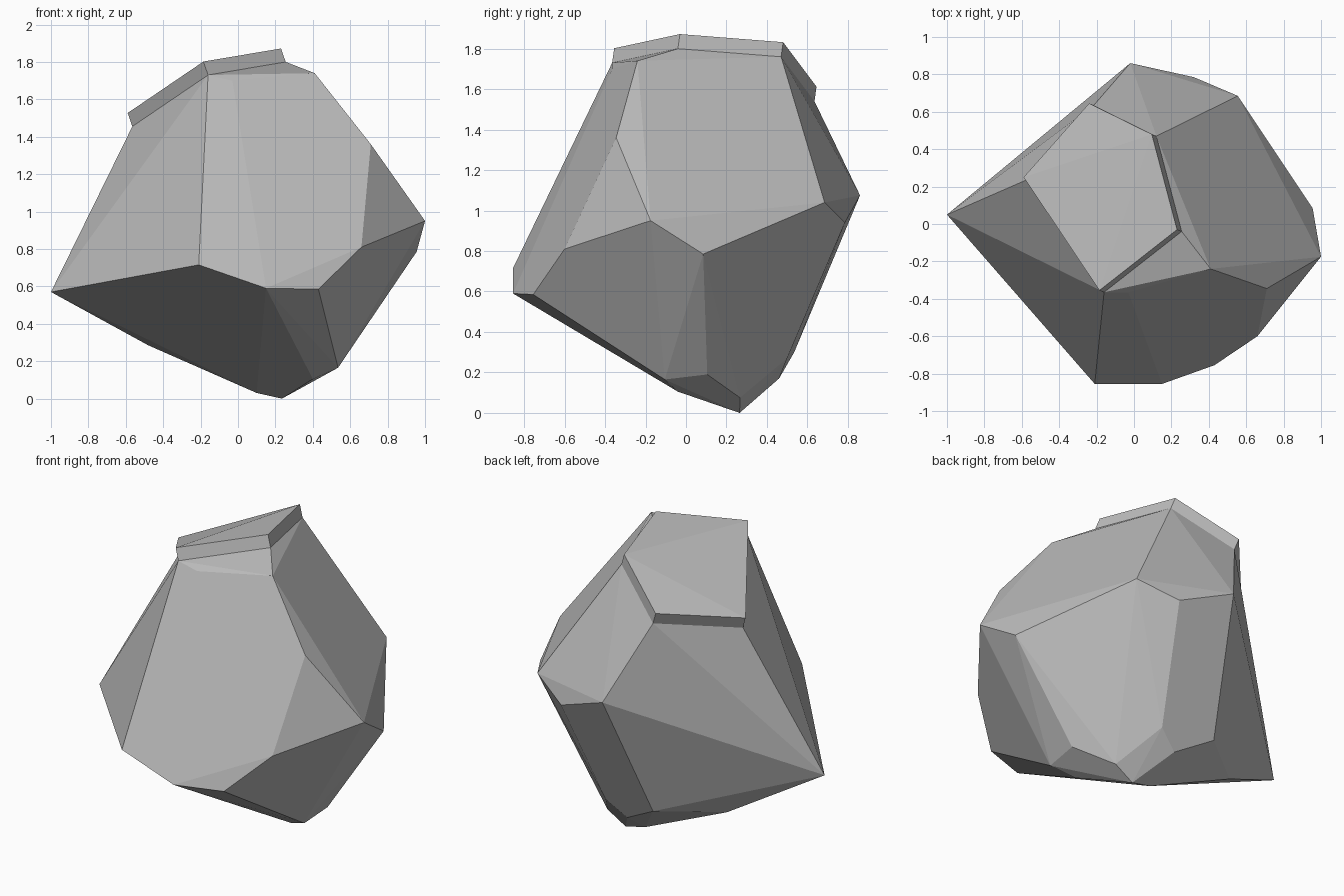
import bpy
import bmesh
from math import radians
from mathutils import Vector

default_cube = bpy.data.objects.get("Cube")
if default_cube:
    bpy.data.objects.remove(default_cube, do_unlink=True)


def make_material(name, colour):
    material = bpy.data.materials.new(name)
    material.use_nodes = True
    material.diffuse_color = colour
    shader = next(n for n in material.node_tree.nodes if n.type == "BSDF_PRINCIPLED")
    shader.inputs["Base Color"].default_value = colour
    shader.inputs["Roughness"].default_value = 1
    return material


# Corners around the base, from the ground upwards
base_corners = [
    (.235, .265, 0), (.1, .26, .03), (.36, .267, .075), (.4, -.04, .105),
    (.535, -.105, .165), (.55, .105, .19), (.087, .46, .17),
    (.21, .5, .27), (-.145, .535, .3), (-.48, .276, .285),
]

# Corners around the widest part, then the two on the front shoulder
middle_corners = [
    (-1, .05, .57), (-.21, -.855, .715), (.15, -.855, .59), (.43, -.755, .585),
    (.66, -.6, .81), (1, -.175, .95), (.955, .085, .785),
    (.555, .685, 1.04), (.32, .785, .94), (-.02, .86, 1.075),
    (.71, -.345, 1.36), (.41, -.24, 1.74),
]

# Rim where the raised top slab meets the body
rim_corners = [
    (-.16, -.365, 1.73), (-.03, -.365, 1.7), (.255, -.04, 1.8),
    (.12, .47, 1.76), (-.215, .635, 1.54), (-.565, .24, 1.455),
]
slab_offset = Vector((-.025, .01, .072))


def remove_loose_corners(bm):
    loose = [v for v in bm.verts if not v.link_faces]
    bmesh.ops.delete(bm, geom=loose, context="VERTS")


def build_boulder():
    bm = bmesh.new()

    # Faceted body
    for corner in base_corners + middle_corners:
        bm.verts.new(corner)
    rim = {bm.verts.new(corner) for corner in rim_corners}
    bmesh.ops.convex_hull(bm, input=list(bm.verts))

    # Raised slab, pushed out of the faces inside the rim
    top_faces = [f for f in bm.faces if all(v in rim for v in f.verts)]
    raised = bmesh.ops.extrude_face_region(bm, geom=top_faces)["geom"]
    raised_verts = [g for g in raised if isinstance(g, bmesh.types.BMVert)]
    bmesh.ops.translate(bm, verts=raised_verts, vec=slab_offset)
    leftover = [f for f in top_faces if f.is_valid]
    if leftover:
        bmesh.ops.delete(bm, geom=leftover, context="FACES")
    remove_loose_corners(bm)

    # Merge nearly flat triangles into clean facets
    bmesh.ops.dissolve_limit(
        bm, angle_limit=radians(4), verts=list(bm.verts), edges=list(bm.edges))
    bmesh.ops.recalc_face_normals(bm, faces=list(bm.faces))

    mesh = bpy.data.meshes.new("boulder")
    bm.to_mesh(mesh)
    bm.free()
    for polygon in mesh.polygons:
        polygon.use_smooth = False
    return mesh


boulder_mesh = build_boulder()
boulder_mesh.materials.append(make_material("stone grey", (.5, .5, .5, 1)))
boulder = bpy.data.objects.new("boulder", boulder_mesh)
bpy.context.scene.collection.objects.link(boulder)
